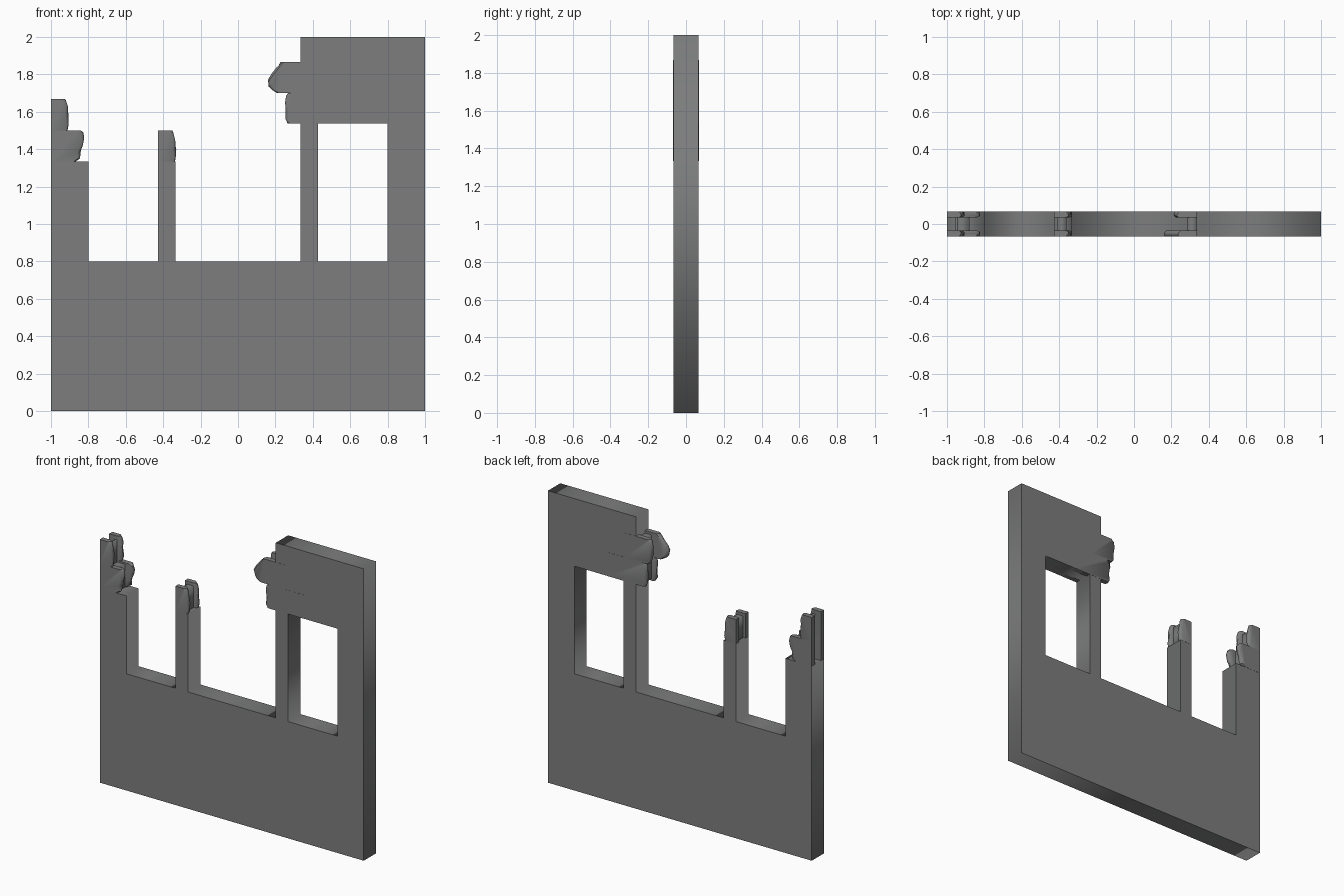
import bpy, bmesh, math
from mathutils import Matrix

if "Cube" in bpy.data.objects:
    bpy.data.objects.remove(bpy.data.objects["Cube"])

HALF = 0.067          # half wall thickness
IN = 0.034            # inner face of the brick leaves

stone = bpy.data.materials.new("grey stone")
stone.diffuse_color = (0.2, 0.206, 0.202, 1)
stone.use_nodes = True
stone.node_tree.nodes["Principled BSDF"].inputs["Base Color"].default_value = stone.diffuse_color


def add_object(name, bm):
    bmesh.ops.remove_doubles(bm, verts=bm.verts, dist=0.0001)
    bmesh.ops.recalc_face_normals(bm, faces=bm.faces)
    me = bpy.data.meshes.new(name)
    bm.to_mesh(me)
    bm.free()
    me.materials.append(stone)
    ob = bpy.data.objects.new(name, me)
    bpy.context.collection.objects.link(ob)
    return ob


def slab(name, outlines, half):
    """Flat outlines in x-z (inner ones become holes) given thickness in y."""
    cu = bpy.data.curves.new(name + "_outline", 'CURVE')
    cu.dimensions = '2D'
    cu.fill_mode = 'BOTH'
    cu.extrude = half
    for pts in outlines:
        sp = cu.splines.new('POLY')
        sp.points.add(len(pts) - 1)
        for p, (x, z) in zip(sp.points, pts):
            p.co = (x, z, 0, 1)
        sp.use_cyclic_u = True
    tmp = bpy.data.objects.new(name + "_outline", cu)
    bpy.context.collection.objects.link(tmp)
    bpy.context.view_layer.update()
    me = bpy.data.meshes.new_from_object(tmp)
    bm = bmesh.new()
    bm.from_mesh(me)
    bpy.data.objects.remove(tmp)
    bpy.data.meshes.remove(me)
    bm.transform(Matrix.Rotation(math.pi / 2, 4, 'X'))
    return add_object(name, bm)


def brick(name, clean_x, broken, side):
    """One brick: straight end at clean_x, worn edge along the broken points."""
    z0, z1 = broken[0][1], broken[-1][1]
    d = 1 if broken[0][0] > clean_x else -1
    bm = bmesh.new()
    rings = []
    # loops through the depth, the worn end rounding off at both faces
    for y, inset in ((HALF + 0.001, 0.012), (0.061, 0.003), (0.053, 0),
                     (0.043, 0.002), (IN, 0.014)):
        pts = [(clean_x, z1), (clean_x, z0)]
        for i, (x, z) in enumerate(broken):
            wob = 0.004 * math.sin(i * 2.3 + y * 150)
            pts.append((x - d * (inset + (wob if inset else 0)), z))
        rings.append([bm.verts.new((x, side * y, z)) for x, z in pts])
    n = len(rings[0])
    for a, b in zip(rings, rings[1:]):
        for i in range(n):
            bm.faces.new((a[i], a[(i + 1) % n], b[(i + 1) % n], b[i]))
    bm.faces.new(rings[0])
    bm.faces.new(rings[-1])
    ob = add_object(name, bm)
    bpy.ops.object.select_all(action='DESELECT')
    ob.select_set(True)
    bpy.context.view_layer.objects.active = ob
    bpy.ops.object.shade_smooth_by_angle(angle=math.radians(40))


# ruined wall with three window bays, only the right one still closed
slab("wall", [
    [(-1, 0), (1, 0), (1, 2), (0.333, 2), (0.333, 0.8), (-0.333, 0.8),
     (-0.333, 1.333), (-0.427, 1.333), (-0.427, 0.8), (-0.8, 0.8),
     (-0.8, 1.333), (-1, 1.333)],
    [(0.427, 0.8), (0.8, 0.8), (0.8, 1.537), (0.427, 1.537)]], HALF)

# broken bricks, front and back leaves
lower_left = [(-0.87, 1.333), (-0.845, 1.35), (-0.843, 1.385), (-0.83, 1.42),
              (-0.822, 1.46), (-0.828, 1.49), (-0.84, 1.5)]
upper_left = [(-0.912, 1.5), (-0.906, 1.53), (-0.907, 1.58), (-0.91, 1.63),
              (-0.92, 1.66), (-0.925, 1.667)]
pillar = [(-0.337, 1.333), (-0.333, 1.36), (-0.332, 1.4), (-0.336, 1.45),
          (-0.345, 1.485), (-0.352, 1.5)]
lintel = [(0.265, 1.537), (0.255, 1.56), (0.255, 1.6), (0.252, 1.65),
          (0.257, 1.685), (0.268, 1.7)]
upper_front = [(0.21, 1.7), (0.185, 1.715), (0.165, 1.735), (0.16, 1.77),
               (0.177, 1.80), (0.205, 1.835), (0.235, 1.867)]
upper_back = [(0.238, 1.7), (0.222, 1.72), (0.216, 1.77), (0.212, 1.82),
              (0.22, 1.855), (0.23, 1.867)]

for label, side in (("front", -1), ("back", 1)):
    brick(label + "_left_lower_brick", -1, lower_left, side)
    brick(label + "_left_upper_brick", -1, upper_left, side)
    brick(label + "_pillar_brick", -0.427, pillar, side)
    brick(label + "_lintel_brick", 0.545, lintel, side)
    brick(label + "_overhang_brick", 0.41,
          upper_front if side < 0 else upper_back, side)

# recessed rubble core between the two leaves
for name, x0, x1, z0, z1 in (
        ("left_lower_core", -0.955, -0.88, 1.333, 1.49),
        ("left_upper_core", -0.955, -0.94, 1.49, 1.64),
        ("pillar_core", -0.41, -0.36, 1.333, 1.48),
        ("lintel_core", 0.285, 0.34, 1.55, 1.85)):
    slab(name, [[(x0, z0), (x1, z0), (x1, z1), (x0, z1)]], IN + 0.001)
